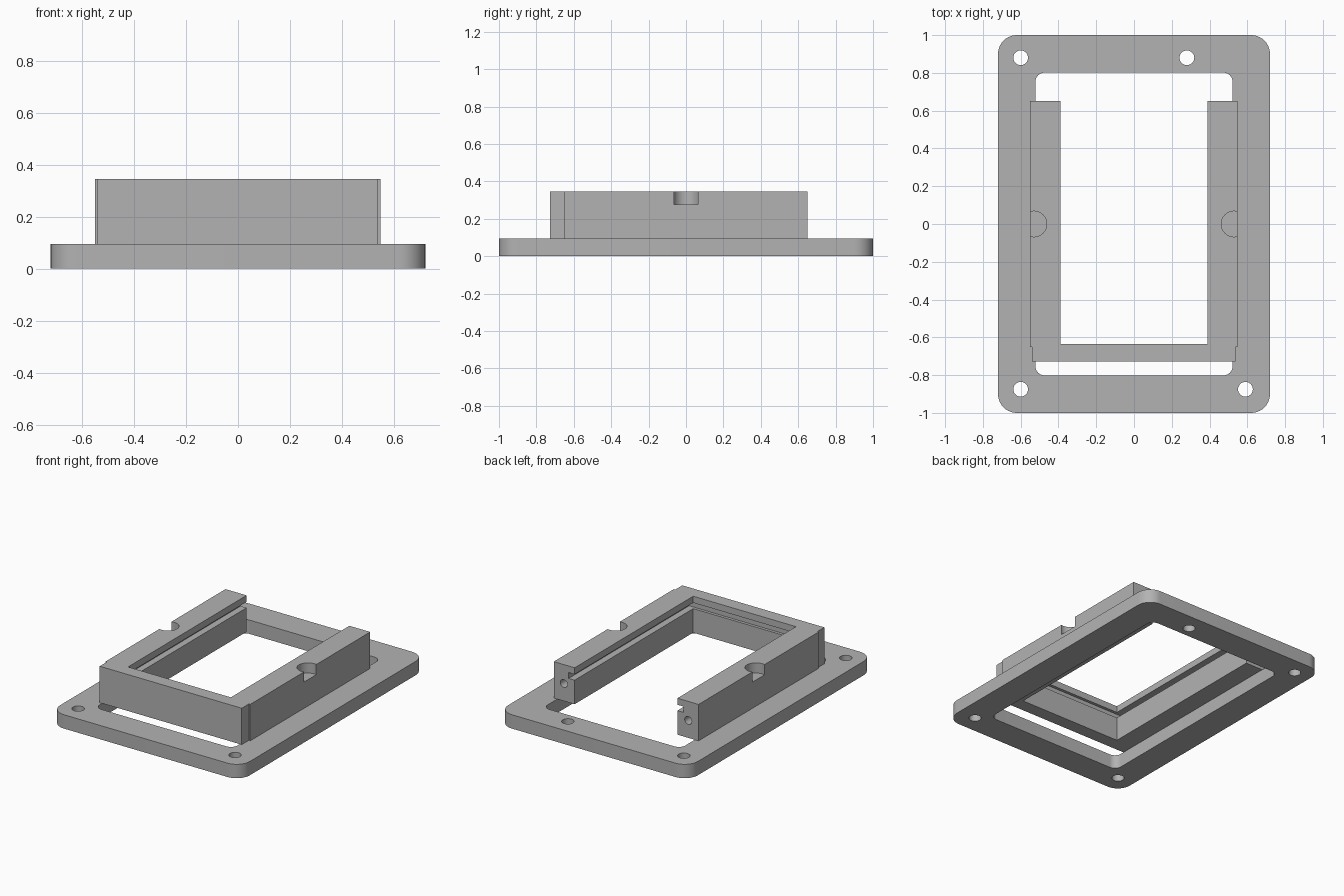
import bpy, bmesh, math

cube = bpy.data.objects.get("Cube")
if cube:
    bpy.data.objects.remove(cube, do_unlink=True)

grey = bpy.data.materials.new("plain_grey")
grey.use_nodes = True
colour = (0.45, 0.45, 0.45, 1)
grey.diffuse_color = colour
grey.node_tree.nodes["Principled BSDF"].inputs["Base Color"].default_value = colour


def prism(name, outline, bottom, top):
    """Extrude a flat outline from one height to another."""
    bm = bmesh.new()
    face = bm.faces.new([bm.verts.new((x, y, bottom)) for x, y in outline])
    grown = bmesh.ops.extrude_face_region(bm, geom=[face])["geom"]
    bmesh.ops.translate(bm, vec=(0, 0, top - bottom),
                        verts=[g for g in grown if isinstance(g, bmesh.types.BMVert)])
    bmesh.ops.recalc_face_normals(bm, faces=bm.faces)
    mesh = bpy.data.meshes.new(name)
    bm.to_mesh(mesh)
    bm.free()
    mesh.materials.append(grey)
    obj = bpy.data.objects.new(name, mesh)
    bpy.context.collection.objects.link(obj)
    return obj


def arc(cx, cy, radius, start, sweep, steps):
    return [(cx + radius * math.cos(start + sweep * i / steps),
             cy + radius * math.sin(start + sweep * i / steps)) for i in range(steps + 1)]


def rounded(hx, hy, radius):
    points = []
    for i, (sx, sy) in enumerate([(1, 1), (-1, 1), (-1, -1), (1, -1)]):
        points += arc(sx * (hx - radius), sy * (hy - radius), radius,
                      i * math.pi / 2, math.pi / 2, 10)
    return points


def circle(cx, cy, radius):
    return arc(cx, cy, radius, 0, math.tau, 32)[:-1]


def cut(target, cutter):
    cutter.hide_render = True
    mod = target.modifiers.new("cut", "BOOLEAN")
    mod.operation = "DIFFERENCE"
    mod.solver = "EXACT"
    mod.object = cutter
    bpy.context.view_layer.objects.active = target
    bpy.ops.object.modifier_apply(modifier=mod.name)
    bpy.data.objects.remove(cutter, do_unlink=True)


PLATE_TOP, TOP = 0.095, 0.345

# Flange plate with a window and four screw holes
plate = prism("base_plate", rounded(0.72, 1.0, 0.1), 0, PLATE_TOP)
cut(plate, prism("window_cutter", rounded(0.522, 0.802, 0.05), -0.1, 0.2))
for x, y in [(-0.6, 0.88), (0.28, 0.88), (-0.6, -0.875), (0.59, -0.875)]:
    cut(plate, prism("screw_cutter", circle(x, y, 0.039), -0.1, 0.2))

# U-shaped raised frame, open at the back
outline = [(0.39, 0.65), (0.39, -0.635), (-0.39, -0.635), (-0.39, 0.65),
           (-0.55, 0.65), (-0.55, -0.65), (-0.54, -0.65), (-0.54, -0.727),
           (0.537, -0.727), (0.537, -0.65), (0.548, -0.65), (0.548, 0.65)]
frame = prism("raised_frame", outline, PLATE_TOP, TOP)

# Slide-in groove around the inner walls
groove = [(-0.435, -0.655), (0.435, -0.655), (0.435, 0.8), (-0.435, 0.8)]
cut(frame, prism("groove_cutter", groove, 0.26, 0.3))

for side in (-1, 1):
    # Round finger notch on the outer top edge
    cut(frame, prism("notch_cutter", circle(side * 0.53, 0, 0.068), 0.275, 0.4))
    # Screw bore in the open end of each arm
    bore = prism("bore_cutter", circle(0, 0, 0.027), -0.05, 0.25)
    bore.rotation_euler.x = math.pi / 2
    bore.location = (side * 0.472, 0.65, 0.215)
    bpy.context.view_layer.update()
    cut(frame, bore)

# Smooth the curved walls, keep the edges sharp
bpy.ops.object.select_all(action="DESELECT")
for obj in (plate, frame):
    obj.select_set(True)
bpy.context.view_layer.objects.active = plate
bpy.ops.object.shade_smooth_by_angle(angle=math.radians(30))
